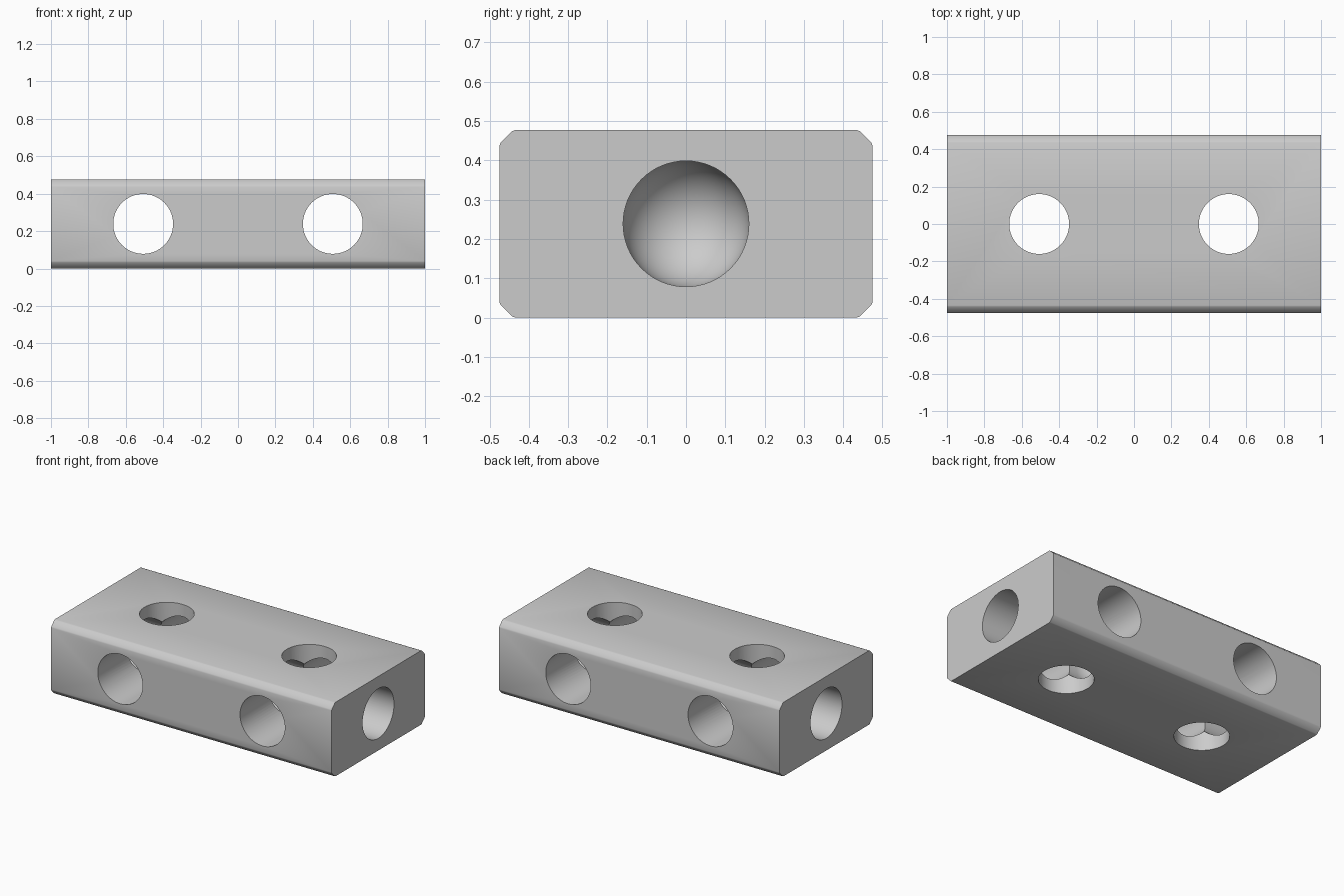
import bpy, bmesh, math
from mathutils import Vector, Matrix

if "Cube" in bpy.data.objects:
    bpy.data.objects.remove(bpy.data.objects["Cube"])

R = 0.16          # hole radius
HX = 0.507        # hole spacing from centre
H, W = 0.477, 0.475
MID = H / 2
BALL = 0.30       # centre of the round bottom of the end holes


def make_object(name, bm):
    bmesh.ops.remove_doubles(bm, verts=bm.verts, dist=1e-5)
    bmesh.ops.recalc_face_normals(bm, faces=bm.faces)
    me = bpy.data.meshes.new(name)
    bm.to_mesh(me)
    bm.free()
    ob = bpy.data.objects.new(name, me)
    bpy.context.collection.objects.link(ob)
    return ob


def through_hole(name, x, rot):
    bm = bmesh.new()
    m = Matrix.Translation((x, 0, MID)) @ rot
    bmesh.ops.create_cone(bm, cap_ends=True, segments=64, radius1=R, radius2=R,
                          depth=1.6, matrix=m)
    return make_object(name, bm)


def end_hole(name, side):
    # blind bore with a hemispherical bottom, spun around x
    pts = [(1.2, 0), (1.2, R)]
    pts += [(BALL - R * math.sin(a), R * math.cos(a))
            for a in (math.pi / 2 * i / 16 for i in range(17))]
    bm = bmesh.new()
    vs = [bm.verts.new((side * x, 0, MID + r)) for x, r in pts]
    es = [bm.edges.new(p) for p in zip(vs, vs[1:])]
    bmesh.ops.spin(bm, geom=vs + es, cent=(0, 0, MID), axis=(1, 0, 0),
                   angle=math.tau, steps=64)
    return make_object(name, bm)


# block: softened-chamfer cross-section extruded along x
corner = [(0.477 - 0.002, 0.040), (0.472, 0.032), (0.443, 0.003), (0.435, 0.0)]
low = [(W, 0.040)] + corner[1:]
right = [(y, H - z) for y, z in reversed(low)] + low
profile = right + [(-y, z) for y, z in reversed(right)]
bm = bmesh.new()
face = bm.faces.new([bm.verts.new((-1, y, z)) for y, z in profile])
ext = bmesh.ops.extrude_face_region(bm, geom=[face], use_keep_orig=True)
bmesh.ops.translate(bm, vec=Vector((2, 0, 0)),
                    verts=[g for g in ext["geom"] if isinstance(g, bmesh.types.BMVert)])
block = make_object("drilled_block", bm)

# cutters for the crossing holes
cutters = []
for side in (-1, 1):
    cutters.append(through_hole("vertical_cutter", side * HX, Matrix.Identity(4)))
    cutters.append(through_hole("cross_cutter", side * HX,
                                Matrix.Rotation(math.pi / 2, 4, 'X')))
    cutters.append(end_hole("end_cutter", side))

# drill the block
bpy.context.view_layer.objects.active = block
block.select_set(True)
for c in cutters:
    c.hide_render = True
    mod = block.modifiers.new("drill", 'BOOLEAN')
    mod.operation = 'DIFFERENCE'
    mod.solver = 'EXACT'
    mod.object = c
    bpy.ops.object.modifier_apply(modifier=mod.name)
for c in cutters:
    bpy.data.objects.remove(c, do_unlink=True)

bpy.ops.object.shade_smooth_by_angle(angle=math.radians(30))
